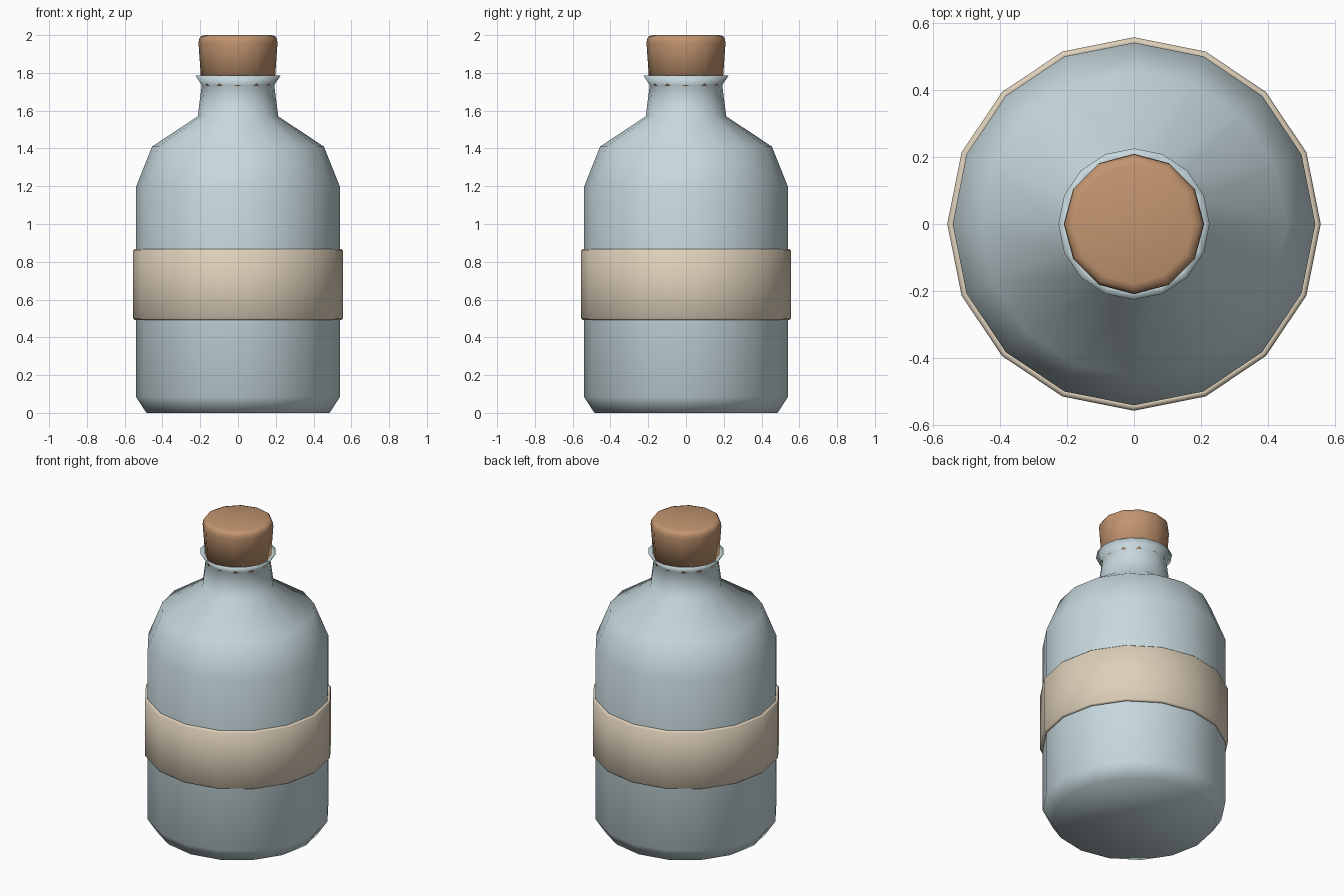
import bpy, math

if "Cube" in bpy.data.objects:
    bpy.data.objects.remove(bpy.data.objects["Cube"])


def material(name, rgb):
    m = bpy.data.materials.new(name)
    m.diffuse_color = (*rgb, 1)
    m.use_nodes = True
    m.node_tree.nodes["Principled BSDF"].inputs["Base Color"].default_value = m.diffuse_color
    return m


def lathe(name, profile, sides, mat, cap_bottom=False, cap_top=False, closed=False):
    """Revolve (radius, height) points, listed bottom to top, around the z axis."""
    verts = [(r * math.cos(2 * math.pi * i / sides), r * math.sin(2 * math.pi * i / sides), z)
             for r, z in profile for i in range(sides)]
    n = len(profile)
    faces = []
    for k in range(n if closed else n - 1):
        a, b = k * sides, ((k + 1) % n) * sides
        for i in range(sides):
            j = (i + 1) % sides
            faces.append((a + i, a + j, b + j, b + i))
    if cap_bottom:
        faces.append(tuple(reversed(range(sides))))
    if cap_top:
        faces.append(tuple(range((n - 1) * sides, n * sides)))
    me = bpy.data.meshes.new(name)
    me.from_pydata(verts, [], faces)
    me.materials.append(mat)
    me.shade_smooth()
    ob = bpy.data.objects.new(name, me)
    bpy.context.collection.objects.link(ob)
    return ob


glass = material("pale blue glass", (0.57, 0.69, 0.73))
cork = material("cork brown", (0.54, 0.30, 0.16))
paper = material("cream label", (0.73, 0.63, 0.49))

# Bottle: base, body, shoulder, neck, flared lip and inner lip
lathe("bottle", [(0.485, 0), (0.54, 0.085), (0.54, 1.197), (0.455, 1.41), (0.213, 1.57),
                 (0.192, 1.735), (0.225, 1.785), (0.19, 1.76)], 16, glass, cap_bottom=True)

# Label band wrapped round the body, with softened edges
lathe("label_band", [(0.535, 0.492), (0.548, 0.492), (0.556, 0.50), (0.556, 0.859),
                     (0.548, 0.867), (0.535, 0.867)], 16, paper, closed=True)

# Tapered cork stopper with rounded top edge
lathe("cork_stopper", [(0.193, 1.73), (0.209, 1.955), (0.207, 1.978), (0.198, 1.993),
                       (0.178, 2.0)], 12, cork, cap_bottom=True, cap_top=True)
